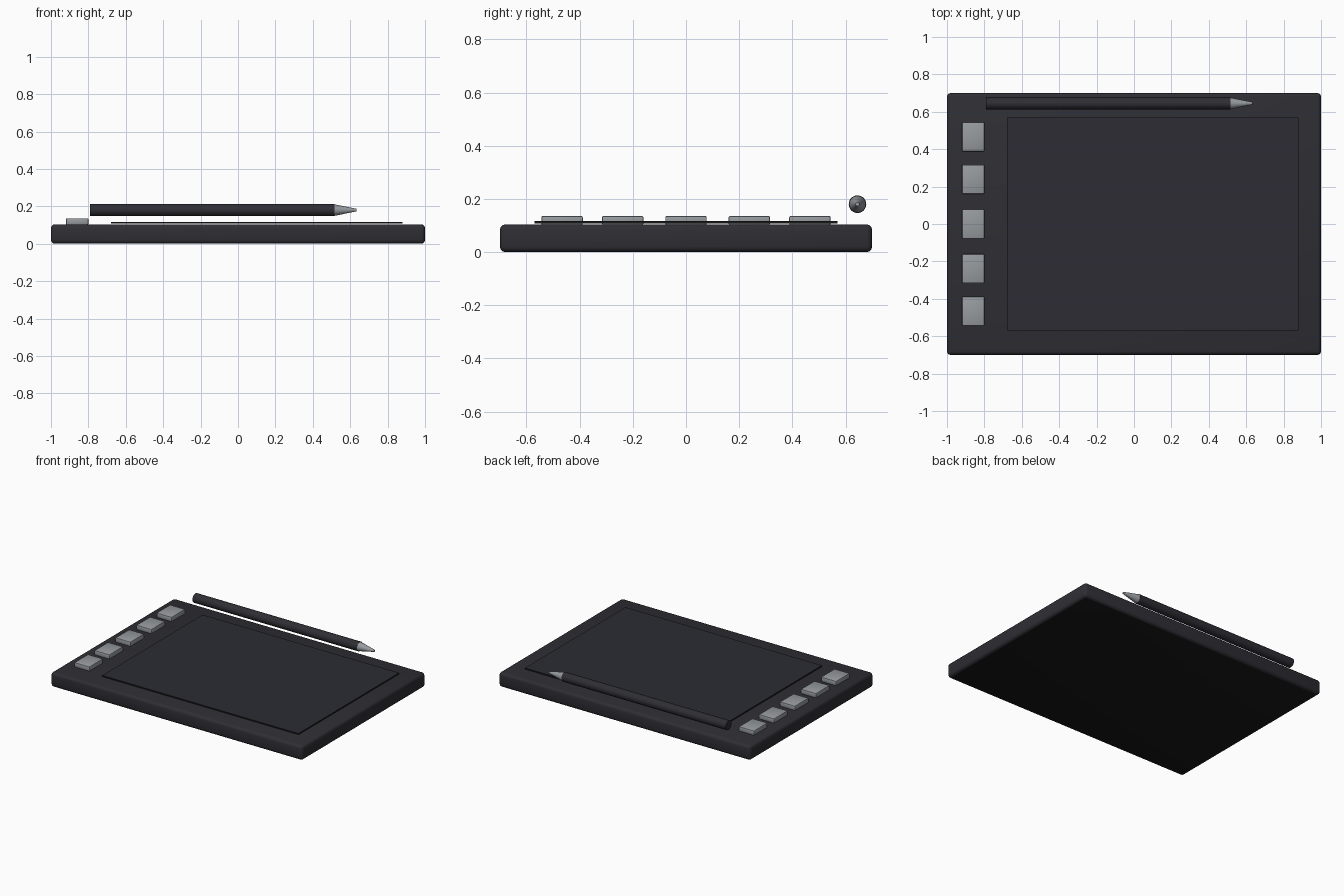
import bpy, bmesh, math
from mathutils import Matrix

if "Cube" in bpy.data.objects:
    bpy.data.objects.remove(bpy.data.objects["Cube"])


def material(name, color):
    m = bpy.data.materials.new(name)
    m.use_nodes = True
    m.diffuse_color = (*color, 1)
    bsdf = m.node_tree.nodes["Principled BSDF"]
    bsdf.inputs["Base Color"].default_value = (*color, 1)
    bsdf.inputs["Roughness"].default_value = 0.6
    return m


CHARCOAL = material("charcoal casing", (0.027, 0.027, 0.034))
SLATE = material("slate drawing surface", (0.025, 0.025, 0.034))
BLACK = material("black base", (0.009, 0.009, 0.009))
GREY = material("grey plastic", (0.31, 0.33, 0.35))


def finish(name, bm, mats, smooth=True):
    mesh = bpy.data.meshes.new(name)
    bm.to_mesh(mesh)
    bm.free()
    obj = bpy.data.objects.new(name, mesh)
    bpy.context.collection.objects.link(obj)
    for m in mats:
        mesh.materials.append(m)
    if smooth:
        bpy.ops.object.select_all(action='DESELECT')
        obj.select_set(True)
        bpy.context.view_layer.objects.active = obj
        bpy.ops.object.shade_smooth_by_angle(angle=math.radians(35))
    return obj


def box(x0, x1, y0, y1, z0, z1, bevel=0, segments=3):
    bm = bmesh.new()
    centre = ((x0 + x1) / 2, (y0 + y1) / 2, (z0 + z1) / 2)
    size = (x1 - x0, y1 - y0, z1 - z0)
    bmesh.ops.create_cube(bm, size=1, matrix=Matrix.Translation(centre) @ Matrix.Diagonal((*size, 1)))
    if bevel:
        bmesh.ops.bevel(bm, geom=bm.edges[:], offset=bevel, segments=segments,
                        profile=0.5, affect='EDGES')
    bm.normal_update()
    return bm


# Tablet casing with rounded edges and a black underside
bm = box(-1, 1, -0.7, 0.7, 0, 0.104, 0.02)
for f in bm.faces:
    f.material_index = int(f.normal.z < -0.99)
finish("tablet_casing", bm, [CHARCOAL, BLACK])

# Thin drawing surface with dark rim
bm = box(-0.68, 0.88, -0.57, 0.57, 0.108, 0.117)
for f in bm.faces:
    f.material_index = int(f.normal.z < 0.9)
finish("drawing_surface", bm, [SLATE, BLACK], smooth=False)

# Column of shortcut buttons
for i, y in enumerate((0.466, 0.238, 0, -0.238, -0.466)):
    bm = box(-0.92, -0.8, y - 0.078, y + 0.078, 0.102, 0.136, 0.006, 2)
    finish(f"shortcut_button_{i + 1}", bm, [GREY])


def pen_part(name, x0, x1, r0, r1, mat):
    bm = bmesh.new()
    place = Matrix.Translation(((x0 + x1) / 2, 0.645, 0.18)) @ Matrix.Rotation(math.pi / 2, 4, 'Y')
    bmesh.ops.create_cone(bm, cap_ends=True, segments=32, radius1=r0, radius2=r1,
                          depth=x1 - x0, matrix=place)
    finish(name, bm, [mat])


# Stylus hovering over the back edge
pen_part("pen_barrel", -0.79, 0.515, 0.033, 0.033, CHARCOAL)
pen_part("pen_tip", 0.515, 0.633, 0.031, 0.007, GREY)
